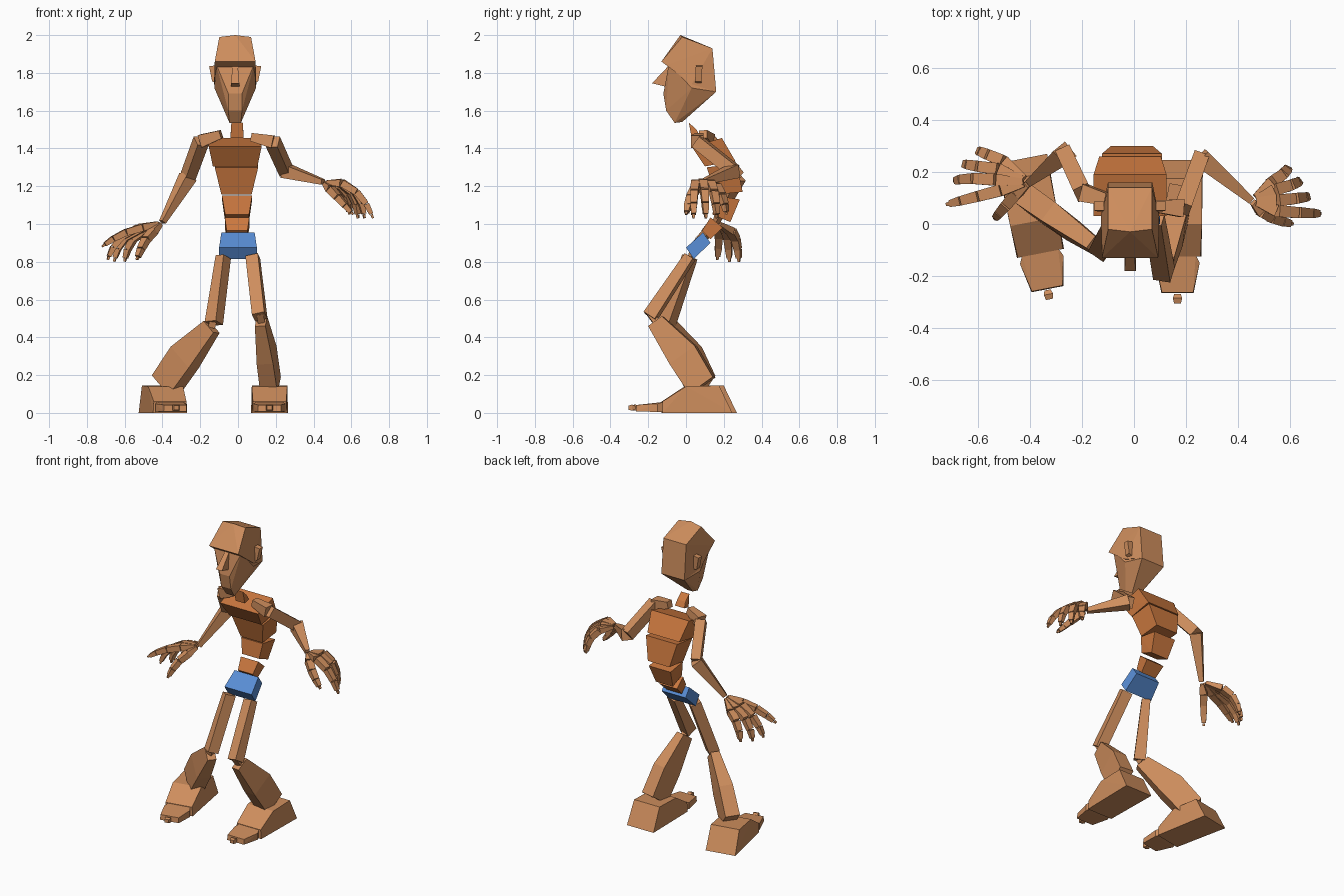
import bpy, bmesh, math
from mathutils import Vector, Matrix


def material(name, rgb):
    m = bpy.data.materials.new(name)
    m.diffuse_color = (*rgb, 1)
    return m


SKIN = material("skin", (0.62, 0.27, 0.11))
ORANGE = material("torso_orange", (0.60, 0.19, 0.05))
BLUE = material("pelvis_blue", (0.10, 0.27, 0.67))


def hull(name, pts, mat=SKIN, matrix=None):
    """Flat-faced convex solid around the given points."""
    bm = bmesh.new()
    for p in pts:
        bm.verts.new(p)
    res = bmesh.ops.convex_hull(bm, input=bm.verts)
    loose = [g for g in res["geom_interior"] if isinstance(g, bmesh.types.BMVert)]
    bmesh.ops.delete(bm, geom=loose, context="VERTS")
    bmesh.ops.dissolve_limit(bm, angle_limit=0.02, verts=bm.verts, edges=bm.edges)
    bmesh.ops.recalc_face_normals(bm, faces=bm.faces)
    if matrix:
        bm.transform(matrix)
    me = bpy.data.meshes.new(name)
    bm.to_mesh(me)
    bm.free()
    me.materials.append(mat)
    ob = bpy.data.objects.new(name, me)
    bpy.context.collection.objects.link(ob)
    return ob


def sym(pts, cx=0):
    """Mirror points (half width, y, z) about x = cx."""
    return [(cx + s * x, y, z) for x, y, z in pts for s in (-1, 1)]


def bone(name, a, b, rings, back=(0, 1, 0), mat=SKIN):
    """Tapered block from a to b; rings are (t, half width, front, back)."""
    a, b = Vector(a), Vector(b)
    d = (b - a).normalized()
    v = Vector(back)
    v = (v - d * v.dot(d)).normalized()
    u = d.cross(v)
    pts = []
    for t, w, f, k in rings:
        c = a.lerp(b, t)
        pts += [c + u * w * s + v * o for s in (-1, 1) for o in (-f, k)]
    return hull(name, pts, mat)


def taper(w0, w1, d0=None, d1=None):
    d0, d1 = d0 or w0, d1 or w1
    return [(0, w0, d0, d0), (1, w1, d1, d1)]


# Head
HX = -0.015
hull("cranium", sym([(0.084, -0.02, 1.99), (0, -0.03, 2.0), (0.084, 0.14, 1.93),
                     (0.085, 0.16, 1.70), (0.108, -0.13, 1.86), (0.108, -0.09, 1.845),
                     (0.112, 0.03, 1.74)], HX))
hull("face", sym([(0.102, -0.09, 1.85), (0.11, 0.03, 1.72), (0.085, 0.16, 1.70),
                  (0.036, -0.12, 1.69), (0.036, -0.105, 1.60), (0.03, -0.06, 1.535),
                  (0.02, -0.02, 1.54)], HX))
hull("nose", sym([(0.014, -0.09, 1.84), (0.022, -0.18, 1.745), (0.022, -0.11, 1.728)], HX))
for s, side in ((-1, "right"), (1, "left")):
    hull(side + "_ear", [(HX + s * x, y + (z - 1.8) * 0.05, z) for x, z in
                         ((0.10, 1.745), (0.122, 1.755), (0.138, 1.835), (0.10, 1.84))
                         for y in (0.05, 0.085)])

# Neck and torso blocks: (y, z) side outline with half widths at bottom and top
blocks = [
    ("neck", [(0.03, 1.455), (0.075, 1.465), (0.055, 1.50), (0.015, 1.537)], 0.035, 0.03, -0.005, ORANGE),
    ("chest", [(0.10, 1.305), (0.26, 1.335), (0.19, 1.455), (0.03, 1.41)], 0.118, 0.14, -0.015, ORANGE),
    ("ribs", [(0.155, 1.155), (0.30, 1.17), (0.27, 1.32), (0.11, 1.30)], 0.08, 0.115, -0.008, ORANGE),
    ("waist", [(0.14, 1.05), (0.235, 1.01), (0.285, 1.13), (0.155, 1.15)], 0.063, 0.08, -0.005, ORANGE),
    ("lower_spine", [(0.085, 0.965), (0.13, 0.92), (0.195, 0.98), (0.13, 1.035)], 0.055, 0.065, -0.005, ORANGE),
    ("pelvis", [(0.0, 0.875), (0.04, 0.815), (0.13, 0.90), (0.09, 0.955)], 0.10, 0.088, 0.0, BLUE),
]
for name, side, wb, wt, cx, mat in blocks:
    hull(name, sym([(w, y, z) for w, (y, z) in zip((wb, wb, wt, wt), side)], cx), mat)

# Arms: collar start, shoulder, elbow, wrist
arms = {
    "left": [(0.07, 0.07, 1.46), (0.185, 0.06, 1.435), (0.255, 0.255, 1.28), (0.45, 0.09, 1.222)],
    "right": [(-0.09, 0.09, 1.475), (-0.195, 0.12, 1.44), (-0.265, 0.27, 1.25), (-0.40, 0.16, 1.01)],
}
# Digits: knuckle, bend, tip
hands = {
    "left": {
        "index": [(0.55, 0.05, 1.215), (0.66, 0.04, 1.18), (0.715, 0.04, 1.03)],
        "middle": [(0.55, 0.09, 1.22), (0.65, 0.10, 1.19), (0.67, 0.105, 1.03)],
        "ring": [(0.54, 0.13, 1.215), (0.63, 0.155, 1.18), (0.635, 0.165, 1.03)],
        "little": [(0.53, 0.16, 1.20), (0.59, 0.20, 1.15), (0.59, 0.215, 1.05)],
        "thumb": [(0.49, 0.05, 1.185), (0.53, 0.015, 1.14), (0.61, 0.0, 1.05)]},
    "right": {
        "index": [(-0.51, 0.13, 0.98), (-0.62, 0.10, 0.96), (-0.72, 0.075, 0.88)],
        "middle": [(-0.53, 0.17, 0.98), (-0.65, 0.18, 0.94), (-0.69, 0.165, 0.81)],
        "ring": [(-0.52, 0.21, 0.97), (-0.63, 0.225, 0.94), (-0.655, 0.23, 0.80)],
        "little": [(-0.50, 0.24, 0.96), (-0.58, 0.275, 0.93), (-0.60, 0.28, 0.80)],
        "thumb": [(-0.45, 0.12, 0.96), (-0.50, 0.06, 0.92), (-0.535, 0.02, 0.81)]},
}
for side, (collar, shoulder, elbow, wrist) in arms.items():
    bone(side + "_collar", collar, shoulder, taper(0.022, 0.034))
    bone(side + "_upper_arm", shoulder, elbow, taper(0.032, 0.03, 0.034, 0.034), (0, 0, 1))
    bone(side + "_forearm", elbow, wrist, taper(0.036, 0.014), (0, 0, 1))
    for digit, pts in hands[side].items():
        k, m, e = map(Vector, pts)
        w = Vector(wrist)
        path = [w.lerp(k, 0.2)] + [k * (1 - t) ** 2 + m * 2 * t * (1 - t) + e * t * t
                                   for t in (0, 0.4, 0.72, 0.93, 1)]
        sizes = [0.012, 0.023, 0.021, 0.018, 0.013, 0.006]
        for i in range(5):
            a, b = path[i], path[i + 1]
            w0 = sizes[i] if i < 4 else 0.008
            bone(f"{side}_{digit}_{i + 1}", a, a.lerp(b, 0.96),
                 taper(w0, sizes[i + 1], w0 * 0.85, sizes[i + 1] * 0.85), (0.01, 0.02, 1))

# Legs: hip, knee end of thigh, top of shin, ankle, shin back direction, foot origin, foot turn
legs = {
    "left": [(0.078, 0.02, 0.825), (0.115, -0.19, 0.51), (0.122, -0.16, 0.485), (0.172, 0.08, 0.14),
             (0.16, 1, 0), (0.167, 0.0, 0), 0],
    "right": [(-0.078, 0.02, 0.825), (-0.128, -0.10, 0.475), (-0.14, -0.09, 0.455), (-0.38, 0.08, 0.14),
              (-0.8, 0.6, 0), (-0.383, 0.01, 0), 11],
}
foot = [(0.098, 0.245, 0), (0.092, -0.125, 0), (0.088, -0.125, 0.06), (0.094, 0.0, 0.14), (0.094, 0.175, 0.145)]
toes = [(0.07, -0.118, 0.005), (0.07, -0.118, 0.058), (0.085, -0.15, 0.005), (0.085, -0.15, 0.048),
        (0.062, -0.265, 0.008), (0.06, -0.262, 0.042)]
tip = [(0.012, -0.268, 0.018), (0.012, -0.268, 0.036), (0.018, -0.285, 0.012), (0.018, -0.285, 0.044),
       (0.013, -0.305, 0.016), (0.013, -0.305, 0.038)]
for side, (hip, knee, shin, ankle, back, origin, turn) in legs.items():
    bone(side + "_thigh", hip, knee, taper(0.034, 0.034, 0.026, 0.036), back)
    bone(side + "_knee", Vector(knee) + Vector((0, 0, 0.02)), shin, taper(0.02, 0.018))
    bone(side + "_shin", shin, ankle,
         [(0, 0.028, 0.045, 0.045), (0.55, 0.044, 0.065, 0.10), (1, 0.046, 0.07, 0.085)], back)
    place = Matrix.Translation(origin) @ Matrix.Rotation(math.radians(turn), 4, "Z")
    for part, pts in (("foot", foot), ("toes", toes), ("toe_tip", tip)):
        hull(f"{side}_{part}", sym(pts), SKIN, place)
